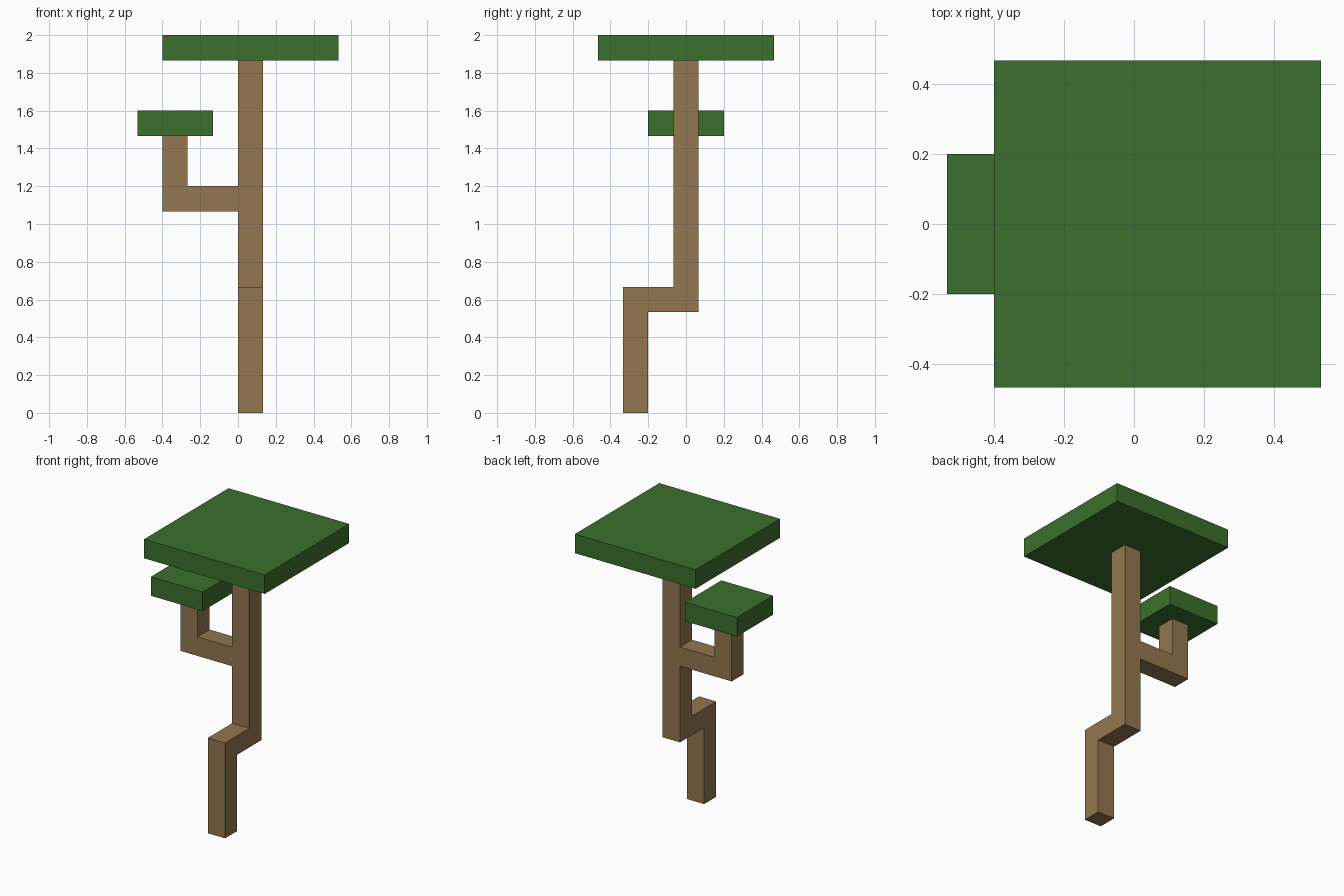
import bpy
import bmesh
from mathutils import Vector

U = 2 / 15  # one block of the model's grid

cube = bpy.data.objects.get("Cube")
if cube:
    bpy.data.objects.remove(cube, do_unlink=True)


def make_material(name, rgb):
    mat = bpy.data.materials.new(name)
    mat.use_nodes = True
    mat.diffuse_color = (*rgb, 1)
    mat.node_tree.nodes["Principled BSDF"].inputs["Base Color"].default_value = (*rgb, 1)
    return mat


bark = make_material("bark brown", (0.292, 0.184, 0.080))
leaf = make_material("leaf green", (0.045, 0.162, 0.026))


def extrude_profile(name, points, depth, mat):
    """Extrude a closed outline (in blocks) along a vector (in blocks)."""
    bm = bmesh.new()
    face = bm.faces.new([bm.verts.new(Vector(p) * U) for p in points])
    result = bmesh.ops.extrude_face_region(bm, geom=[face], use_keep_orig=True)
    moved = [v for v in result["geom"] if isinstance(v, bmesh.types.BMVert)]
    bmesh.ops.translate(bm, verts=moved, vec=Vector(depth) * U)
    bmesh.ops.recalc_face_normals(bm, faces=bm.faces)
    mesh = bpy.data.meshes.new(name)
    bm.to_mesh(mesh)
    bm.free()
    mesh.materials.append(mat)
    obj = bpy.data.objects.new(name, mesh)
    bpy.context.collection.objects.link(obj)
    return obj


def slab(name, x, half, z, size):
    """Square, one-block-thick leaf slab centred on y = 0."""
    outline = [(x, -half, z), (x + size, -half, z), (x + size, half, z), (x, half, z)]
    extrude_profile(name, outline, (0, 0, 1), leaf)


# Stepped trunk: side outline extruded across x
trunk = [(-2.5, 0), (-1.5, 0), (-1.5, 4), (0.5, 4),
         (0.5, 14), (-0.5, 14), (-0.5, 5), (-2.5, 5)]
extrude_profile("trunk", [(0, y, z) for y, z in trunk], (1, 0, 0), bark)

# L-shaped side branch: front outline extruded across y
branch = [(0, 8), (0, 9), (-2, 9), (-2, 11), (-3, 11), (-3, 8)]
extrude_profile("side_branch", [(x, -0.5, z) for x, z in branch], (0, 1, 0), bark)

# Leaf slabs
slab("top_canopy", -3, 3.5, 14, 7)
slab("side_canopy", -4, 1.5, 11, 3)
